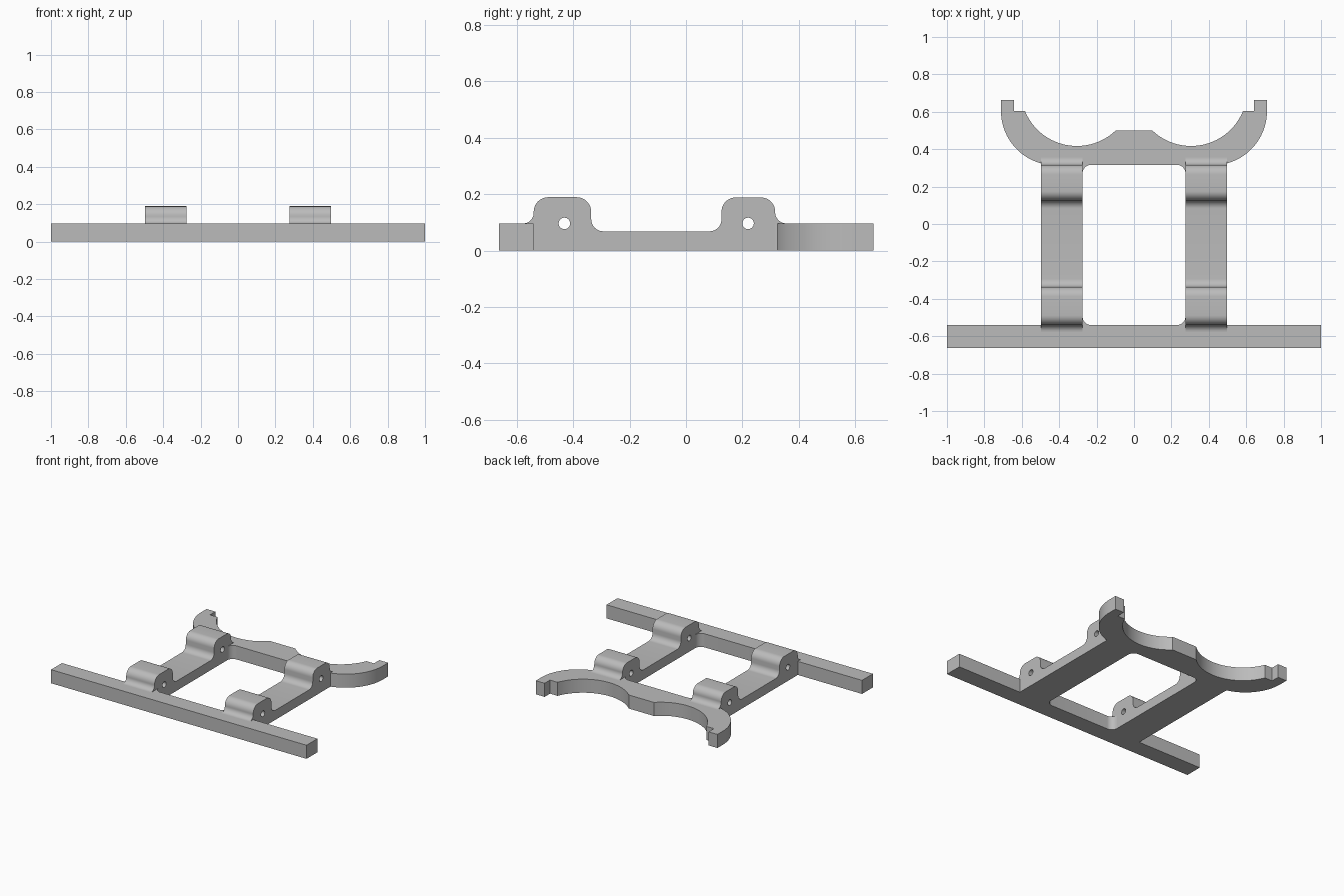
import bpy, bmesh, math
from mathutils import Vector, Matrix

cube = bpy.data.objects.get("Cube")
if cube:
    bpy.data.objects.remove(cube, do_unlink=True)

grey = bpy.data.materials.new("light_grey")
grey.use_nodes = True
colour = (0.5, 0.5, 0.5, 1)
grey.diffuse_color = colour
grey.node_tree.nodes["Principled BSDF"].inputs["Base Color"].default_value = colour

PLATE_H = 0.096
RAIL_IN, RAIL_OUT = 0.275, 0.497
BAR_BACK, BRACKET_FRONT = -0.54, 0.316


def rounded(corners, steps=10):
    """Outline from (x, y, radius) right-angle corners; radius 0 stays sharp."""
    out = []
    for i, (x, y, r) in enumerate(corners):
        p = Vector((x, y))
        if r == 0:
            out.append(p)
            continue
        u = (Vector(corners[i - 1][:2]) - p).normalized()
        v = (Vector(corners[(i + 1) % len(corners)][:2]) - p).normalized()
        for k in range(steps + 1):
            t = math.pi / 2 * k / steps
            out.append(p + r * (u * (1 - math.sin(t)) + v * (1 - math.cos(t))))
    return out


def arc(cx, cy, r, start, end, steps=24):
    angles = [math.radians(start + (end - start) * k / steps) for k in range(steps + 1)]
    return [Vector((cx + r * math.cos(a), cy + r * math.sin(a))) for a in angles]


def mirrored(half):
    return half + [Vector((-p.x, p.y)) for p in reversed(half)]


def prism(name, outline, low, high, axis="z"):
    """Extrude an outline along z, or a (y, z) outline along x."""
    bm = bmesh.new()
    verts = []
    for p in outline:
        if not verts or (verts[-1].co.xy - p).length > 1e-4:
            verts.append(bm.verts.new((p.x, p.y, low)))
    face = bm.faces.new(verts)
    top = bmesh.ops.extrude_face_region(bm, geom=[face])["geom"]
    moved = [g for g in top if isinstance(g, bmesh.types.BMVert)]
    bmesh.ops.translate(bm, verts=moved, vec=(0, 0, high - low))
    if axis == "x":
        turn = Matrix(((0, 0, 1), (1, 0, 0), (0, 1, 0))).to_4x4()
        bmesh.ops.transform(bm, matrix=turn, verts=bm.verts)
    bmesh.ops.recalc_face_normals(bm, faces=bm.faces)
    mesh = bpy.data.meshes.new(name)
    bm.to_mesh(mesh)
    bm.free()
    mesh.materials.append(grey)
    obj = bpy.data.objects.new(name, mesh)
    bpy.context.collection.objects.link(obj)
    return obj


def activate(obj):
    bpy.ops.object.select_all(action="DESELECT")
    obj.select_set(True)
    bpy.context.view_layer.objects.active = obj


# Front bar, with small fillets beside the rails
fillet = 0.045
corner = Vector((RAIL_IN - fillet, BAR_BACK + fillet))
half = [Vector((1, -0.662)), Vector((1, BAR_BACK)), Vector((RAIL_IN, BAR_BACK))]
half += arc(corner.x, corner.y, fillet, 0, -90, 10)
front_bar = prism("front_bar", mirrored(half), 0, PLATE_H)

# Rear bracket: a pair of curved cradles with stepped tips
half = arc(RAIL_IN - fillet, BRACKET_FRONT - fillet, fillet, 90, 0, 10)
half += [Vector((RAIL_IN, BRACKET_FRONT)), Vector((RAIL_OUT, BRACKET_FRONT))]
half += arc(0.421, 0.604, 0.29, -74.5, 0)
half += [Vector(p) for p in ((0.711, 0.664), (0.642, 0.664), (0.642, 0.604))]
half += arc(0.305, 0.717, 0.3, -22.1, -133.5, 36)
rear_bracket = prism("rear_bracket", mirrored(half), 0, PLATE_H)

# Rails: low web with a rounded pin block at each end
profile = rounded([
    (BAR_BACK, 0, 0), (BRACKET_FRONT, 0, 0), (BRACKET_FRONT, PLATE_H, 0),
    (BRACKET_FRONT + 0.04, PLATE_H, 0), (BRACKET_FRONT, PLATE_H, 0.04),
    (BRACKET_FRONT, 0.188, 0.05), (0.126, 0.188, 0.05),
    (0.126, 0.068, 0.043), (-0.336, 0.068, 0.043),
    (-0.336, 0.189, 0.052), (BAR_BACK, 0.189, 0.052),
    (BAR_BACK, PLATE_H, 0.037), (BAR_BACK - 0.037, PLATE_H, 0),
    (BAR_BACK, PLATE_H, 0),
])
rails = [prism("left_rail", profile, RAIL_IN, RAIL_OUT, "x"),
         prism("right_rail", profile, -RAIL_OUT, -RAIL_IN, "x")]

# Pin holes through both rails
for y in (-0.431, 0.22):
    cutter = prism("pin_hole_cutter", arc(y, 0.096, 0.0205, 0, 345, 23), -0.8, 0.8, "x")
    cutter.hide_render = True
    for rail in rails:
        activate(rail)
        hole = rail.modifiers.new("pin_hole", "BOOLEAN")
        hole.operation = "DIFFERENCE"
        hole.solver = "EXACT"
        hole.object = cutter
        bpy.ops.object.modifier_apply(modifier=hole.name)
    bpy.data.objects.remove(cutter, do_unlink=True)

# Smooth the curved walls, keep the edges sharp
for obj in [front_bar, rear_bracket] + rails:
    activate(obj)
    bpy.ops.object.shade_smooth_by_angle(angle=math.radians(30))
